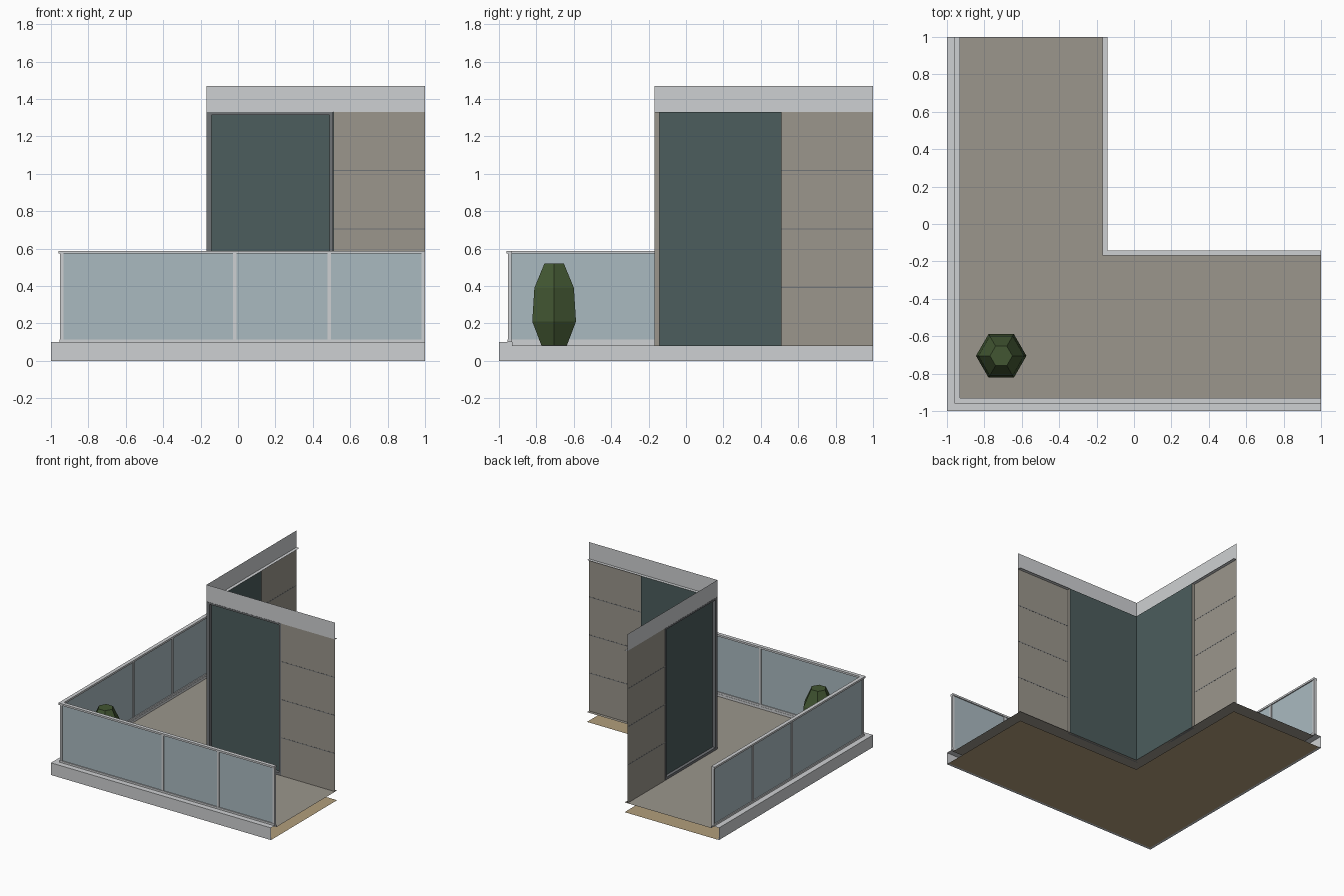
import bpy, bmesh, math

cube = bpy.data.objects.get("Cube")
if cube:
    bpy.data.objects.remove(cube, do_unlink=True)


def material(name, *srgb):
    rgb = [(c / 255 / 12.92) if c < 11 else ((c / 255 + 0.055) / 1.055) ** 2.4 for c in srgb]
    m = bpy.data.materials.new(name)
    m.use_nodes = True
    m.diffuse_color = (*rgb, 1)
    m.node_tree.nodes["Principled BSDF"].inputs["Base Color"].default_value = (*rgb, 1)
    return m


white = material("pale grey paint", 206, 208, 210)
stone = material("warm grey stone", 155, 150, 140)
dark_glass = material("dark teal glass", 76, 93, 93)
pale_glass = material("pale blue glass", 170, 186, 192)
frame_grey = material("mid grey metal", 112, 115, 118)
wood = material("tan underside", 178, 158, 124)
leaf = material("dark green leaf", 66, 86, 50)


def finish(name, bm, mat):
    mesh = bpy.data.meshes.new(name)
    bm.to_mesh(mesh)
    bm.free()
    mesh.materials.append(mat)
    obj = bpy.data.objects.new(name, mesh)
    bpy.context.collection.objects.link(obj)
    return obj


def sweep(name, profile, mat, closed=False):
    """Sweep (offset, height) points round the L-shaped plan with a mitred corner."""
    bm = bmesh.new()
    rows = [[bm.verts.new(p) for p in ((1, d, z), (d, d, z), (d, 1, z))] for d, z in profile]
    pairs = list(zip(rows, rows[1:]))
    if closed:
        pairs.append((rows[-1], rows[0]))
        for end in (0, 2):
            bm.faces.new([r[end] for r in rows])
    for a, b in pairs:
        for i in (0, 1):
            bm.faces.new((a[i], a[i + 1], b[i + 1], b[i]))
    if closed:
        bmesh.ops.recalc_face_normals(bm, faces=bm.faces)
    return finish(name, bm, mat)


def bar(name, y0, y1, z0, z1, mat):
    return sweep(name, [(y0, z0), (y1, z0), (y1, z1), (y0, z1)], mat, closed=True)


def boxes(name, items, mat):
    """Boxes (x0, x1, y0, y1, z0, z1) on one wing, repeated on the other by swapping x and y."""
    bm = bmesh.new()
    for x0, x1, y0, y1, z0, z1 in items:
        for swap in (False, True):
            vs = bmesh.ops.create_cube(bm, size=1)["verts"]
            for v in vs:
                x = x1 if v.co.x > 0 else x0
                y = y1 if v.co.y > 0 else y0
                z = z1 if v.co.z > 0 else z0
                v.co = (y, x, z) if swap else (x, y, z)
    bmesh.ops.recalc_face_normals(bm, faces=bm.faces)
    return finish(name, bm, mat)


def upright_sheets(name, path, z0, z1, mat):
    """Thin upright wall along a plan path, on both wings."""
    bm = bmesh.new()
    for (ax, ay), (bx, by) in zip(path, path[1:]):
        bm.faces.new([bm.verts.new(p) for p in
                      ((ax, ay, z0), (bx, by, z0), (bx, by, z1), (ax, ay, z1))])
        bm.faces.new([bm.verts.new(p) for p in
                      ((by, bx, z0), (ay, ax, z0), (ay, ax, z1), (by, bx, z1))])
    return finish(name, bm, mat)


FLOOR, HEAD, TOP = 0.08, 1.33, 1.468
FACE, BACK, DOOR_END = -0.168, -0.142, 0.51

# Balcony slab: underside, floor and outer edge trim
sweep("slab_underside", [(BACK, 0), (-0.98, 0)], wood)
sweep("balcony_floor", [(BACK, FLOOR), (-0.93, FLOOR)], stone)
sweep("slab_edge", [(-0.93, FLOOR), (-0.93, 0.1), (-1, 0.1), (-1, 0), (-0.98, 0)], white)

# Parapet band with its soffit
sweep("roof_band", [(FACE, TOP), (FACE, HEAD), (BACK, HEAD)], white)

# Stone walls with the reveal beside the doors, and panel joints
upright_sheets("stone_wall", [(DOOR_END, BACK), (DOOR_END, FACE), (1, FACE)], FLOOR, HEAD, stone)
step = (HEAD - FLOOR) / 4
boxes("panel_joints", [(DOOR_END, 1, FACE - 0.001, FACE + 0.001,
                        FLOOR + step * k - 0.003, FLOOR + step * k + 0.003)
                       for k in (1, 2, 3)], frame_grey)

# Glazed corner doors and their frames
upright_sheets("door_glass", [(BACK, BACK), (DOOR_END, BACK)], FLOOR, HEAD, dark_glass)
near, far = FACE, BACK - 0.001
boxes("door_frame", [
    (near, far, near, far, FLOOR, HEAD - 0.001),
    (DOOR_END - 0.02, DOOR_END - 0.001, near, far, FLOOR, HEAD - 0.001),
    (far, DOOR_END - 0.02, near, far, HEAD - 0.016, HEAD - 0.001),
    (far, DOOR_END - 0.02, near, far, FLOOR, FLOOR + 0.02)], frame_grey)

# Railing: handrail, bottom rail, posts and glass panels
bar("handrail", -0.96, -0.93, 0.573, 0.588, white)
bar("bottom_rail", -0.955, -0.932, 0.1, 0.115, white)
posts = (-0.9435, -0.018, 0.487, 0.991)
boxes("railing_posts", [(p - 0.009, p + 0.009, -0.953, -0.933, 0.115, 0.573) for p in posts], white)
boxes("railing_glass", [(a + 0.009, b - 0.009, -0.947, -0.939, 0.115, 0.573)
                        for a, b in zip(posts, posts[1:])], pale_glass)

# Faceted shrub
bm = bmesh.new()
rings = [[bm.verts.new((-0.71 + r * math.cos(i * math.pi / 3),
                        -0.705 + r * math.sin(i * math.pi / 3), z)) for i in range(6)]
         for r, z in ((0.078, FLOOR + 0.001), (0.135, 0.21), (0.122, 0.39), (0.06, 0.52))]
for low, high in zip(rings, rings[1:]):
    for i in range(6):
        j = (i + 1) % 6
        bm.faces.new((low[i], low[j], high[j], high[i]))
bm.faces.new(rings[0][::-1])
bm.faces.new(rings[-1])
finish("shrub", bm, leaf)
